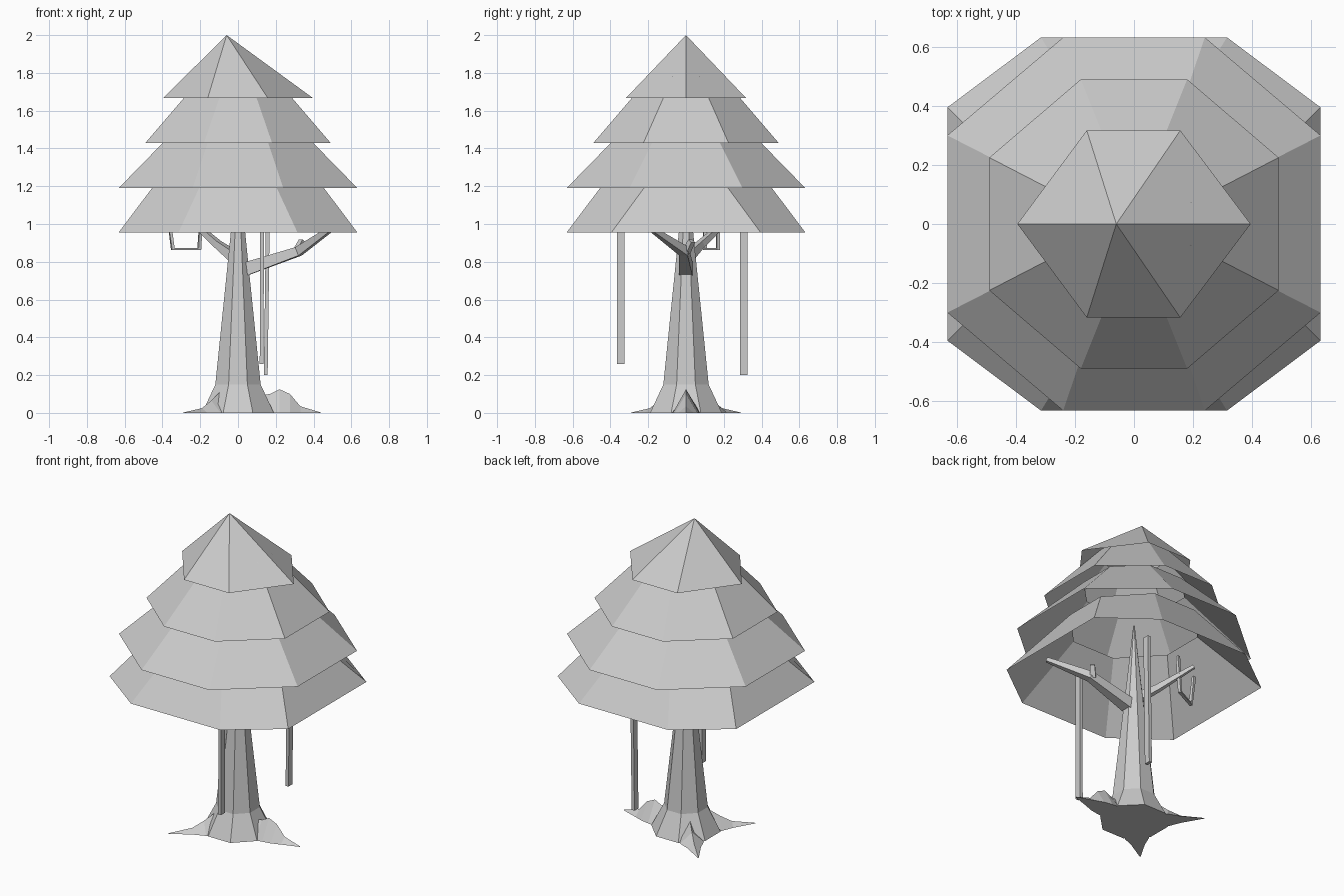
import bpy, bmesh, math
from mathutils import Vector

cube = bpy.data.objects.get("Cube")
if cube:
    bpy.data.objects.remove(cube, do_unlink=True)

grey = bpy.data.materials.new("plain_grey")
grey.use_nodes = True
colour = (0.6, 0.6, 0.6, 1)
grey.diffuse_color = colour
grey.node_tree.nodes["Principled BSDF"].inputs["Base Color"].default_value = colour


def loft(name, rings, capped=True):
    """Skin a list of equal-length rings into a flat-shaded object."""
    bm = bmesh.new()
    rows = [[bm.verts.new(p) for p in ring] for ring in rings]
    n = len(rows[0])
    for low, high in zip(rows, rows[1:]):
        for i in range(n):
            j = (i + 1) % n
            bm.faces.new((low[i], low[j], high[j], high[i]))
    if capped:
        bm.faces.new(rows[0][::-1])
        bm.faces.new(rows[-1])
    bmesh.ops.remove_doubles(bm, verts=bm.verts, dist=0.0005)
    if capped:
        bmesh.ops.recalc_face_normals(bm, faces=bm.faces)
    mesh = bpy.data.meshes.new(name)
    bm.to_mesh(mesh)
    bm.free()
    mesh.materials.append(grey)
    obj = bpy.data.objects.new(name, mesh)
    bpy.context.collection.objects.link(obj)
    return obj


def octagon(flat, cx, cy, z):
    """Octagon with flat sides; cx and cy are the half widths of its sides."""
    quarter = [(flat, cy), (cx, flat)]
    right_back = quarter
    left_back = [(-x, y) for x, y in quarter[::-1]]
    half = right_back + left_back
    return [Vector((x, y, z)) for x, y in half + [(-x, -y) for x, y in half]]


def rod(name, path, radii):
    """Square-section limb along a path."""
    pts = [Vector(p) for p in path]
    rings = []
    for i, p in enumerate(pts):
        t = (pts[min(i + 1, len(pts) - 1)] - pts[max(i - 1, 0)]).normalized()
        side = t.cross(Vector((0, 0, 1)))
        side = side.normalized() if side.length > 0.05 else Vector((1, 0, 0))
        up = side.cross(t)
        r = radii[i]
        rings.append([p + side * a * r + up * b * r
                      for a, b in ((1, 1), (-1, 1), (-1, -1), (1, -1))])
    return loft(name, rings)


def root(name, angle, profile):
    """Ridged root; profile holds distance, ridge height and half width."""
    d = Vector((math.cos(angle), math.sin(angle), 0))
    s = Vector((-d.y, d.x, 0))
    return loft(name, [[d * r + s * w, d * r + Vector((0, 0, h)), d * r - s * w]
                       for r, h, w in profile])


# Foliage skirts
loft("foliage_bottom", [octagon(0.632, 0.315, 0.395, 0.955),
                        octagon(0.365, 0.15, 0.135, 1.31)], False)
loft("foliage_lower", [octagon(0.632, 0.24, 0.3, 1.19),
                       octagon(0.28, 0.12, 0.12, 1.55)], False)
loft("foliage_upper", [octagon(0.49, 0.18, 0.225, 1.43),
                       octagon(0.19, 0.06, 0.07, 1.78)], False)

# Pointed top
hexagon = [(0.395, 0), (0.157, 0.317), (-0.16, 0.317),
           (-0.395, 0), (-0.16, -0.317), (0.157, -0.317)]
loft("foliage_top", [[Vector((x, y, 1.668)) for x, y in hexagon],
                     [Vector((-0.06, 0, 2))] * 6], False)

# Trunk with flared foot
trunk = [(0.19, 0), (0.12, 0.15), (0.038, 0.955), (0.004, 1.31)]
loft("trunk", [octagon(r, r * 0.414, r * 0.414, z) for r, z in trunk])

# Roots
spike = [(0.08, 0.15, 0.07), (0.2, 0.065, 0.07), (0.27, 0.025, 0.04), (0.41, 0.002, 0.003)]
root("root_back", math.radians(135), spike)
root("root_front", math.radians(225), spike)
root("root_side", 0, [(0.09, 0.09, 0.08), (0.17, 0.1, 0.075), (0.22, 0.125, 0.07),
                      (0.275, 0.1, 0.06), (0.33, 0.035, 0.04), (0.44, 0.002, 0.003)])

# Branches
rod("long_branch", [(0.02, 0, 0.755), (0.32, -0.01, 0.855), (0.5, -0.19, 0.98)],
    [0.036, 0.024, 0.012])
rod("branch_stub", [(0.31, 0, 0.85), (0.34, 0.03, 0.91)], [0.017, 0.014])
rod("short_branch", [(-0.01, 0, 0.82), (-0.11, 0.08, 0.895), (-0.26, 0.23, 1.03)],
    [0.028, 0.018, 0.01])

# Hanging loop
rod("hanging_loop", [(-0.37, 0.1, 1.06), (-0.345, 0.1, 0.868),
                     (-0.205, 0.17, 0.868), (-0.19, 0.17, 1.1)], [0.009] * 4)


# Hanging vines
def vine(name, x_low, x_high, y, z_low, z_high):
    loft(name, [[Vector((x + a * 0.01, y + b * 0.02, z))
                 for a, b in ((1, 1), (-1, 1), (-1, -1), (1, -1))]
                for x, z in ((x_low, z_low), (x_high, z_high))])


vine("front_vine", 0.125, 0.128, -0.345, 0.26, 1.1)
vine("back_vine", 0.147, 0.158, 0.305, 0.2, 1.04)
